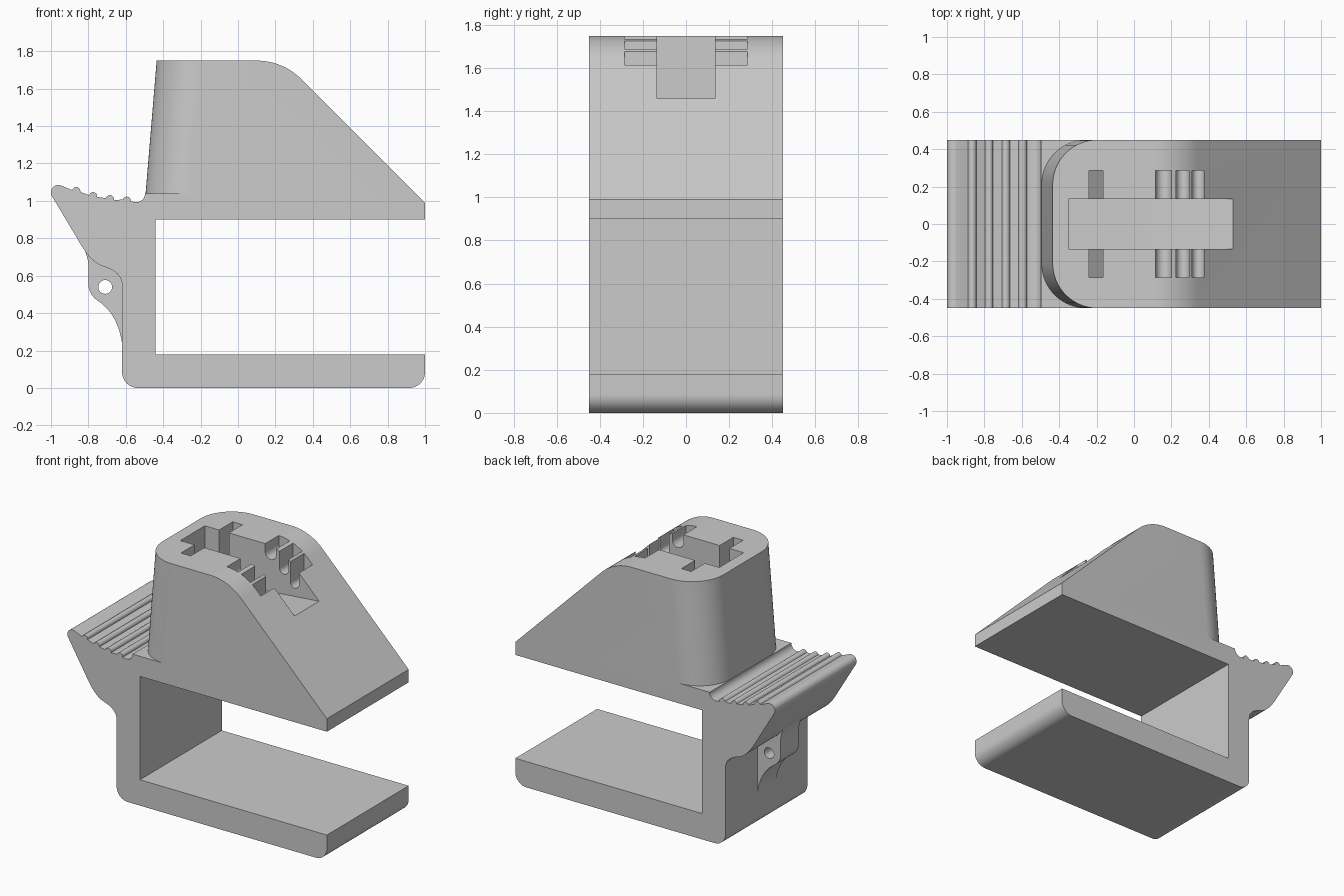
import bpy, bmesh
from math import cos, sin, radians

if "Cube" in bpy.data.objects:
    bpy.data.objects.remove(bpy.data.objects["Cube"])


def arc(cx, cy, r, a0, a1, n=12):
    return [(cx + r * cos(radians(a0 + (a1 - a0) * i / n)),
             cy + r * sin(radians(a0 + (a1 - a0) * i / n))) for i in range(n + 1)]


def curve(a, b, c, n=10):
    ts = [i / n for i in range(n + 1)]
    return [tuple((1 - t) ** 2 * a[k] + 2 * t * (1 - t) * b[k] + t * t * c[k]
                  for k in (0, 1)) for t in ts]


def loft(name, ring_a, ring_b):
    """Closed solid between two matching rings of 3D points."""
    bm = bmesh.new()
    a = [bm.verts.new(p) for p in ring_a]
    b = [bm.verts.new(p) for p in ring_b]
    n = len(a)
    bm.faces.new(a)
    bm.faces.new(b[::-1])
    for i in range(n):
        j = (i + 1) % n
        bm.faces.new((a[j], a[i], b[i], b[j]))
    bmesh.ops.recalc_face_normals(bm, faces=bm.faces[:])
    me = bpy.data.meshes.new(name)
    bm.to_mesh(me)
    bm.free()
    ob = bpy.data.objects.new(name, me)
    bpy.context.collection.objects.link(ob)
    return ob


def prism(name, pts, half):
    """Front (x, z) profile extruded symmetrically along y."""
    return loft(name, [(x, -half, z) for x, z in pts], [(x, half, z) for x, z in pts])


def combine(target, tool, operation='DIFFERENCE'):
    mod = target.modifiers.new(tool.name, 'BOOLEAN')
    mod.operation = operation
    mod.solver = 'EXACT'
    mod.object = tool
    bpy.context.view_layer.objects.active = target
    bpy.ops.object.modifier_apply(modifier=mod.name)
    bpy.data.objects.remove(tool, do_unlink=True)


# Clamp body: C-shaped jaw, tower silhouette, ridged thumb rest
profile = arc(-.535, .085, .085, 180, 270) + arc(.915, .085, .085, 270, 360)
profile += [(1, .18), (-.44, .18), (-.44, .9), (1, .9), (1, .99)]
profile += arc(.1, 1.412, .338, 45, 90, 16) + [(-.497, 1.75)]
profile += arc(-.544, 1.04, .047, 0, -90, 8)
for x, z in [(-.595, 1.001), (-.685, 1.009), (-.775, 1.025), (-.865, 1.052)]:
    profile += arc(x, z, .022, -10, 165, 10)
profile += arc(-.96, 1.045, .04, 72, 212, 14)
profile += curve((-.86, .8), (-.79, .67), (-.72, .65))
profile += curve((-.72, .65), (-.62, .62), (-.62, .55))[1:]
body = prism("clamp_body", profile, .45)


# Drafted, rounded back of the tower
def shoulder_ring(x0, z):
    cx, r = x0 + .24, .24
    pts = [(cx, -.6)] + arc(cx, -.21, r, 270, 180, 16) + arc(cx, .21, r, 180, 90, 16)
    pts += [(cx, .6), (-.53, .6), (-.53, -.6)]
    return [(x, y, z) for x, y in pts]


combine(body, loft("shoulder_cutter", shoulder_ring(-.494, 1.04), shoulder_ring(-.4225, 1.9)))

# Long slot and cross slot in the top
combine(body, prism("slot_cutter", [(-.35, 1.4), (-.14, 1.4), (.6, 1.466), (.6, 1.9), (-.35, 1.9)], .135))
combine(body, prism("cross_cutter", [(-.24, 1.52), (-.165, 1.45), (-.165, 1.9), (-.24, 1.9)], .285))

# Round-bottomed grooves stepping down the slope
for x0, x1, z in [(.115, .2, 1.65), (.225, .295, 1.575), (.31, .375, 1.5)]:
    r = (x1 - x0) / 2
    combine(body, prism("groove_cutter", arc(x0 + r, z + r, r, 180, 360) + [(x1, 1.9), (x0, 1.9)], .285))

# Central pivot tab with pin hole
tab_pts = curve((-.615, .2), (-.63, .38), (-.74, .46))
tab_pts += curve((-.74, .46), (-.8, .495), (-.8, .56))[1:]
tab_pts += curve((-.8, .64), (-.795, .7), (-.85, .8))
tab_pts += [(-.55, .8), (-.55, .2)]
combine(body, prism("pivot_tab", tab_pts, .1), 'UNION')
combine(body, prism("pin_cutter", arc(-.71, .54, .037, 0, 345, 23), .2))

# Smooth curved areas, keep edges crisp
bpy.ops.object.select_all(action='DESELECT')
body.select_set(True)
bpy.context.view_layer.objects.active = body
bpy.ops.object.shade_smooth_by_angle(angle=radians(30))
